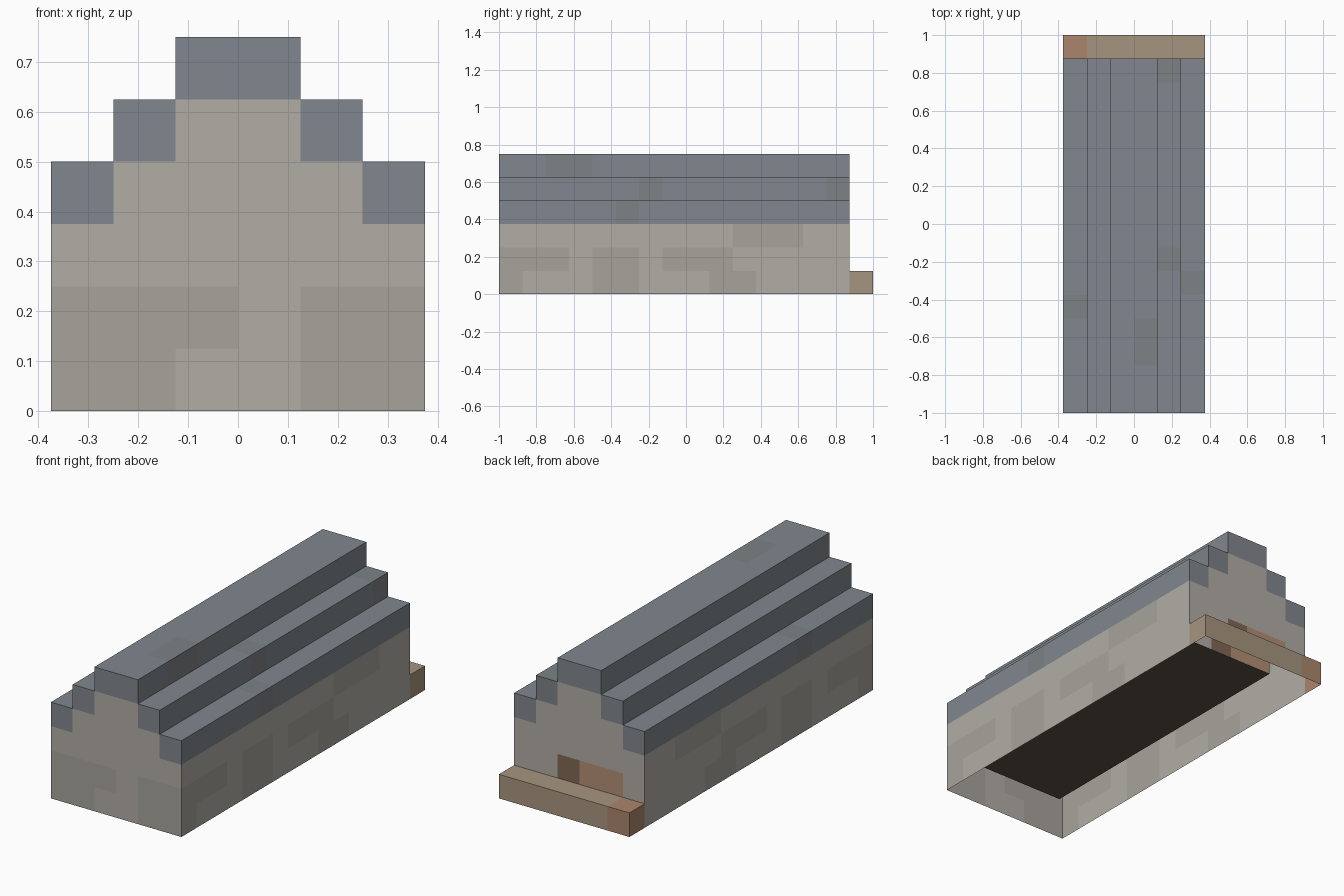
import bpy, bmesh, random
from mathutils import Vector

if "Cube" in bpy.data.objects:
    bpy.data.objects.remove(bpy.data.objects["Cube"])

random.seed(4)
U = 0.125                      # block size
NX, NY = 6, 15                 # hall footprint in blocks


def material(name, rgb):
    m = bpy.data.materials.new(name)
    m.diffuse_color = [(c / 255) ** 2.2 for c in rgb] + [1]
    m.use_nodes = True
    m.node_tree.nodes["Principled BSDF"].inputs["Base Color"].default_value = m.diffuse_color
    return m


stone = material("stone", (176, 172, 164))
worn_stone = material("worn_stone", (166, 162, 154))
slate = material("slate", (128, 134, 141))
worn_slate = material("worn_slate", (123, 129, 133))
timber = material("timber", (165, 148, 126))
warm_timber = material("warm_timber", (170, 132, 108))
door_wood = material("door_wood", (178, 142, 116))
dark_wood = material("dark_wood", (128, 104, 84))
floor_wood = material("floor_wood", (92, 80, 70))


def worn_wall(i, j, k):
    """Weathered patches on the front gable and the long walls."""
    if j == 0 and 0 < i < 5:
        return (k == 1 and i != 3) or (k == 0 and i in (1, 4))
    if i in (0, 5):
        spans = {0: ((0, 1), (4, 6), (9, 11)), 1: ((0, 3), (4, 6), (7, 10)), 2: ((10, 13),)}
        return any(a <= j < b for a, b in spans.get(k, ()))
    return False


def ridge(i):
    return 3 + min(i, NX - 1 - i)


# Parts: block position -> material
roof, walls, floor, door, step = {}, {}, {}, {}, {}
for i in range(NX):
    for j in range(NY):
        roof[i, j, ridge(i)] = worn_slate if random.random() < 0.07 else slate
        end, side = j in (0, NY - 1), i in (0, NX - 1)
        if end or side:
            for k in range(ridge(i) if end else 3):
                walls[i, j, k] = worn_stone if worn_wall(i, j, k) else stone
        else:
            floor[i, j, 0] = floor_wood
    step[i, NY, 0] = warm_timber if i == 0 else timber
for i in (1, 2, 3):
    door[i, NY - 1, 1] = dark_wood if i == 3 else door_wood
    del walls[i, NY - 1, 1]

parts = {"stepped_roof": roof, "stone_walls": walls, "inner_floor": floor,
         "rear_door": door, "rear_step": step}
solid = set().union(*parts.values())


def build(name, cells):
    """Outer skin of a block part; faces shared with other blocks and the underside stay open."""
    mesh = bpy.data.meshes.new(name)
    mats = list(dict.fromkeys(cells.values()))
    for m in mats:
        mesh.materials.append(m)
    bm = bmesh.new()
    for cell, mat in cells.items():
        for axis in range(3):
            for sign in (-1, 1):
                nb = list(cell)
                nb[axis] += sign
                if tuple(nb) in solid or nb[2] < 0:
                    continue
                n, u, v = Vector(), Vector(), Vector()
                n[axis] = sign
                u[(axis + 1) % 3] = 1
                v[(axis + 2) % 3] = sign
                mid = Vector(cell) + Vector((0.5, 0.5, 0.5)) + n / 2 - Vector((3, 8, 0))
                quad = [(mid + (u * a + v * b) / 2) * U
                        for a, b in ((-1, -1), (1, -1), (1, 1), (-1, 1))]
                face = bm.faces.new([bm.verts.new(p) for p in quad])
                face.material_index = mats.index(mat)
    # Merge the blocks into large flat faces, keeping colour borders
    bmesh.ops.remove_doubles(bm, verts=bm.verts[:], dist=1e-4)
    bmesh.ops.dissolve_limit(bm, angle_limit=0.01, verts=bm.verts[:], edges=bm.edges[:],
                             delimit={'MATERIAL'})
    bm.to_mesh(mesh)
    bm.free()
    bpy.context.collection.objects.link(bpy.data.objects.new(name, mesh))


for name, cells in parts.items():
    build(name, cells)
